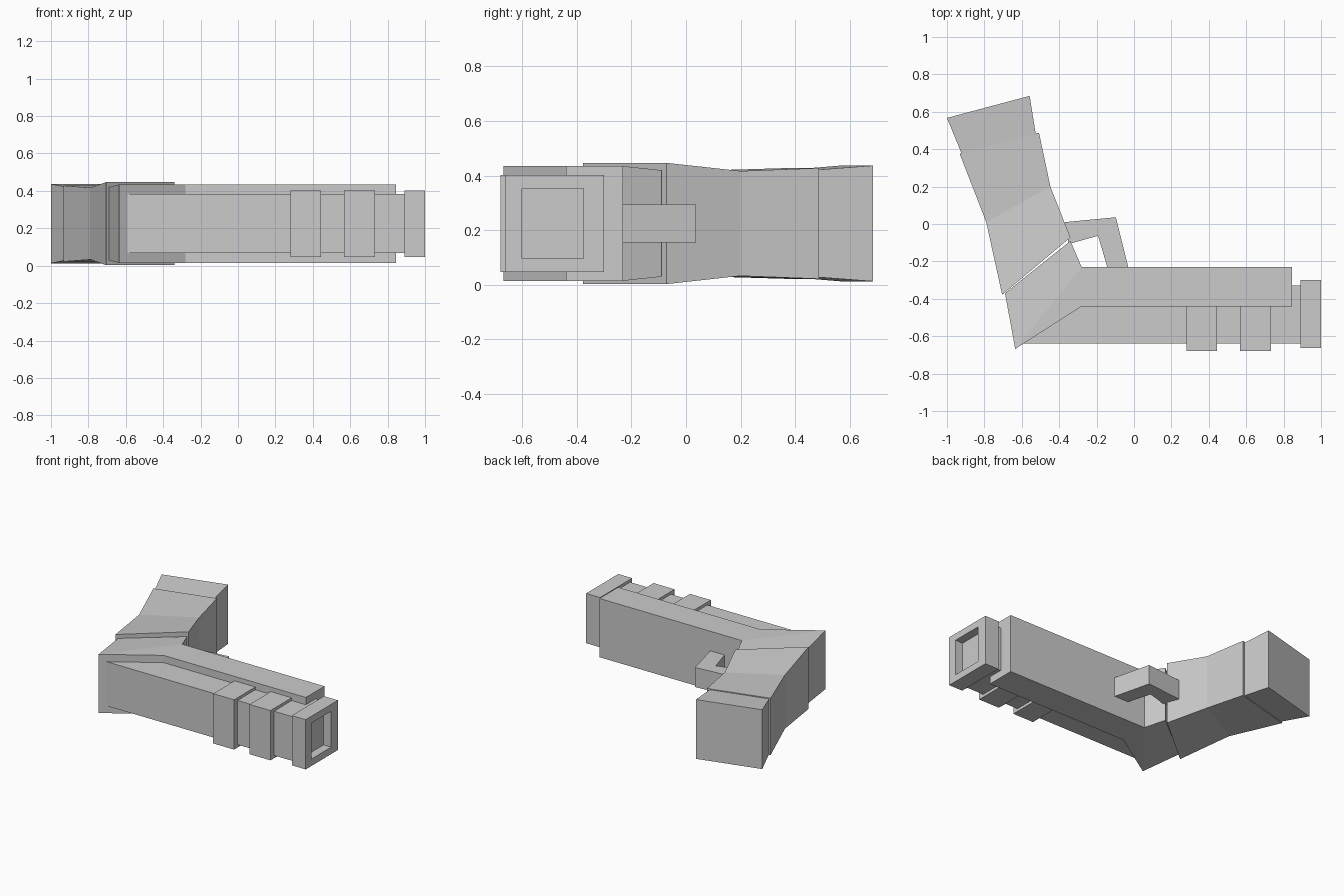
import bpy
import bmesh
from mathutils import Vector

cube = bpy.data.objects.get("Cube")
if cube:
    bpy.data.objects.remove(cube)

MID = 0.225  # height of the symmetry plane

grey = bpy.data.materials.new("plain grey")
grey.use_nodes = True
colour = (0.6, 0.6, 0.6, 1)
grey.diffuse_color = colour
grey.node_tree.nodes["Principled BSDF"].inputs["Base Color"].default_value = colour


def finish(name, bm):
    bmesh.ops.remove_doubles(bm, verts=bm.verts, dist=0.0005)
    bmesh.ops.recalc_face_normals(bm, faces=bm.faces)
    mesh = bpy.data.meshes.new(name)
    bm.to_mesh(mesh)
    bm.free()
    mesh.materials.append(grey)
    obj = bpy.data.objects.new(name, mesh)
    bpy.context.collection.objects.link(obj)
    return obj


def loft(name, sections):
    """Join rectangular sections, each given as (point a, point b, half height)."""
    bm = bmesh.new()
    rings = []
    for a, b, half in sections:
        corners = [(*a, MID - half), (*b, MID - half), (*b, MID + half), (*a, MID + half)]
        rings.append([bm.verts.new(c) for c in corners])
    for r, s in zip(rings, rings[1:]):
        for i in range(4):
            j = (i + 1) % 4
            bm.faces.new((r[i], r[j], s[j], s[i]))
    bm.faces.new(rings[0])
    bm.faces.new(rings[-1])
    return finish(name, bm)


def box(name, x0, x1, y0, y1, half):
    return loft(name, [((x0, y0), (x0, y1), half), ((x1, y0), (x1, y1), half)])


# Main body, with the heel flaring out towards the grip
heel, inner = (-0.635, -0.668), (-0.28, -0.23)
loft("body", [
    ((0.845, -0.44), (0.845, -0.23), 0.21),
    ((-0.28, -0.44), inner, 0.21),
    (heel, inner, 0.21),
    ((-0.69, -0.37), (-0.34, -0.09), 0.195),
])

# Barrel and its two raised bands
box("barrel", -0.59, 0.9, -0.64, -0.33, 0.158)
for name, x0, x1 in (("rear_band", 0.28, 0.445), ("front_band", 0.567, 0.733)):
    box(name, x0, x1, -0.68, -0.4, 0.178)

# Muzzle block with a square recess in its end face
muzzle = box("muzzle", 0.89, 1.0, -0.663, -0.3, 0.178)
bm = bmesh.new()
bm.from_mesh(muzzle.data)
bm.faces.ensure_lookup_table()
end = max(bm.faces, key=lambda f: f.calc_center_median().x)
bmesh.ops.inset_region(bm, faces=[end], thickness=0.07)
for v in end.verts:
    v.co.y = -0.6 if v.co.y < -0.48 else -0.375
floor = bmesh.ops.extrude_discrete_faces(bm, faces=[end])["faces"][0]
bmesh.ops.translate(bm, verts=floor.verts, vec=Vector((-0.06, 0, 0)))
bm.to_mesh(muzzle.data)
bm.free()

# Grip, waisted in the middle, and the block at its end
loft("grip", [
    ((-0.705, -0.378), (-0.34, -0.072), 0.222),
    ((-0.79, 0.01), (-0.447, 0.2), 0.192),
    ((-0.932, 0.375), (-0.508, 0.488), 0.203),
])
loft("grip_end", [
    ((-0.915, 0.36), (-0.522, 0.46), 0.195),
    ((-1.0, 0.567), (-0.558, 0.685), 0.212),
])

# Bent trigger guard bridging the grip and the body
loft("trigger_guard", [
    ((-0.37, 0.01), (-0.35, -0.107), 0.07),
    ((-0.097, 0.036), (-0.192, -0.063), 0.07),
    ((-0.028, -0.24), (-0.14, -0.24), 0.07),
])
